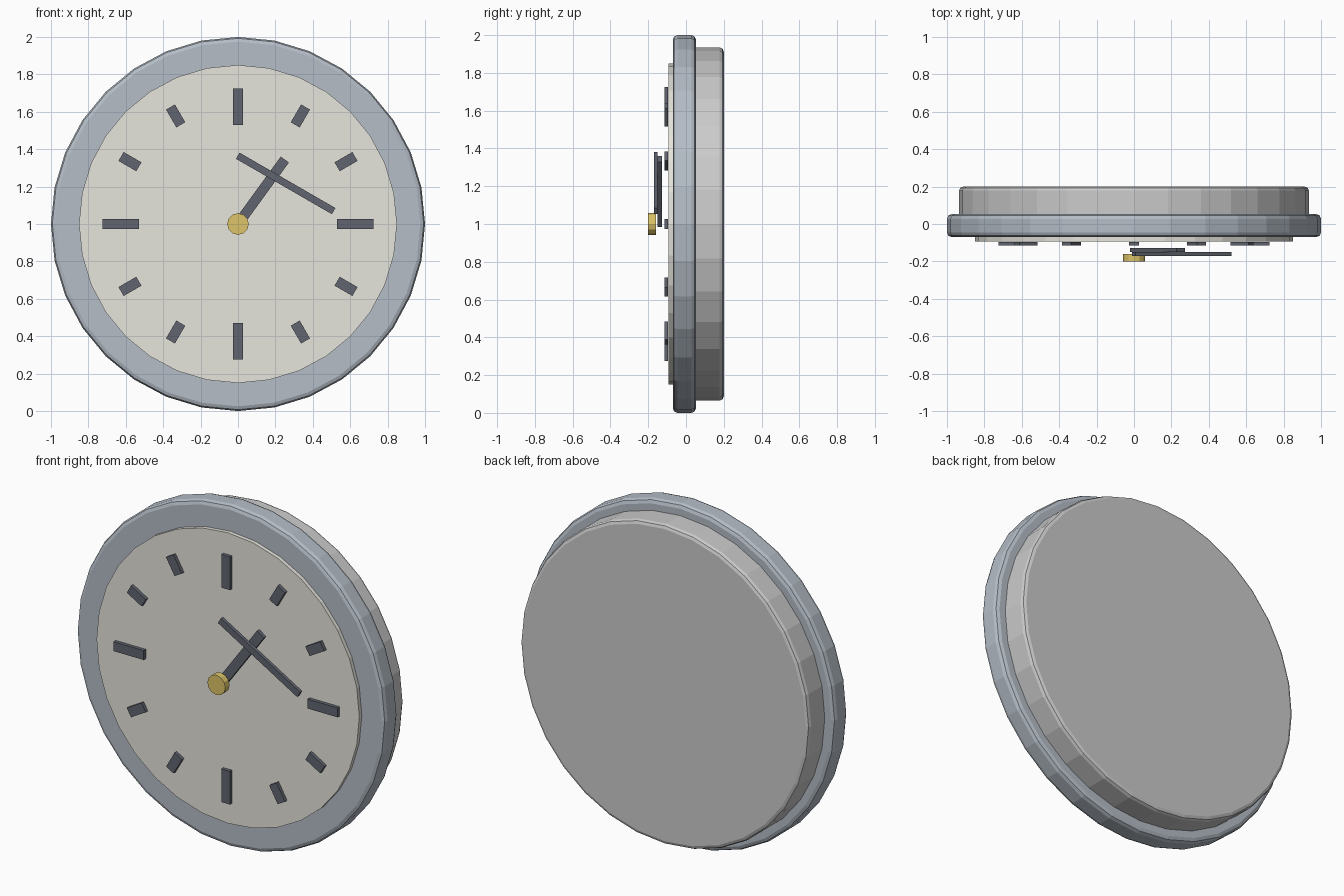
import bpy
from math import radians, sin, cos, pi

if "Cube" in bpy.data.objects:
    bpy.data.objects.remove(bpy.data.objects["Cube"])

CZ = 1.0  # height of the clock centre


def material(name, rgb):
    m = bpy.data.materials.new(name)
    m.diffuse_color = (*rgb, 1)
    m.use_nodes = True
    m.node_tree.nodes["Principled BSDF"].inputs["Base Color"].default_value = m.diffuse_color
    return m


RIM = material("blue_grey", (0.46, 0.51, 0.57))
FACE = material("cream", (0.79, 0.78, 0.72))
DARK = material("charcoal", (0.12, 0.13, 0.16))
GOLD = material("brass", (0.72, 0.55, 0.14))


def finish(ob, name, mat, bevel):
    ob.name = name
    if mat:
        ob.data.materials.append(mat)
    if bevel:
        b = ob.modifiers.new("Bevel", "BEVEL")
        b.width, b.segments, b.limit_method = bevel, 2, 'ANGLE'
        b.angle_limit = radians(40)
    return ob


def disc(name, radius, y0, y1, sides, mat=None, bevel=0):
    """Cylinder along y with a corner at the top."""
    bpy.ops.mesh.primitive_cylinder_add(
        vertices=sides, radius=radius, depth=y1 - y0,
        location=(0, (y0 + y1) / 2, CZ), rotation=(pi / 2, 0, 0))
    return finish(bpy.context.object, name, mat, bevel)


def bar(name, x, z, length, width, y0, y1, clock_angle):
    """Flat bar on the dial, its length pointing clockwise from twelve."""
    bpy.ops.mesh.primitive_cube_add(
        size=1, location=(x, (y0 + y1) / 2, CZ + z),
        rotation=(0, radians(clock_angle), 0))
    ob = bpy.context.object
    ob.scale = (width, y1 - y0, length)
    return finish(ob, name, DARK, 0)


# Body
disc("back_case", 0.935, 0.03, 0.20, 32, None, 0.022)
disc("rim", 1.0, -0.07, 0.053, 32, RIM, 0.025)
disc("dial", 0.85, -0.093, -0.06, 32, FACE)

# Hour markers, longer at the quarters
for i in range(12):
    a = radians(30 * i)
    r, length = (0.627, 0.194) if i % 3 == 0 else (0.667, 0.11)
    bar(f"hour_marker_{i + 1}", r * sin(a), r * cos(a), length, 0.055,
        -0.115, -0.095, 30 * i)

# Hands
a = radians(36)
bar("hour_hand", 0.213 * sin(a), 0.213 * cos(a), 0.426, 0.054, -0.15, -0.128, 36)
bar("minute_hand", 0.255, 0.217, 0.592, 0.038, -0.17, -0.15, 120)

# Centre cap
disc("centre_cap", 0.058, -0.20, -0.16, 12, GOLD)
